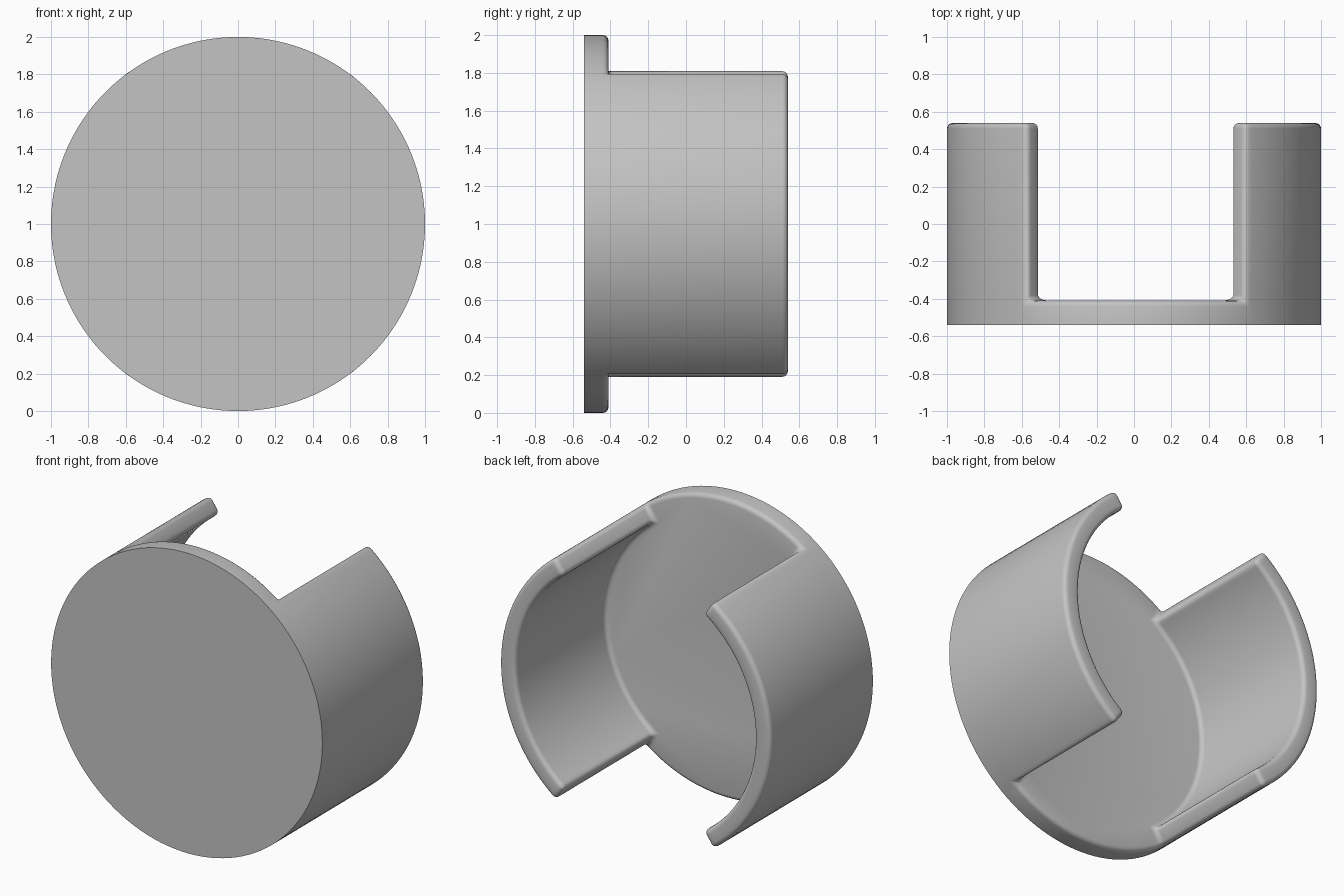
import bpy, bmesh
from math import cos, sin, radians

cube = bpy.data.objects.get("Cube")
if cube:
    bpy.data.objects.remove(cube)

OUTER, INNER = 1.0, 0.88
FRONT, FLOOR, RIM = -0.54, -0.41, 0.54
FILLET = 0.03

grey = bpy.data.materials.new("light grey")
grey.use_nodes = True
colour = (0.55, 0.55, 0.55, 1)
grey.diffuse_color = colour
grey.node_tree.nodes["Principled BSDF"].inputs["Base Color"].default_value = colour

bm = bmesh.new()


def ring(radius, y, angles):
    return [bm.verts.new((radius * cos(a), y, 1 + radius * sin(a))) for a in angles]


def spread(start, end, count):
    return [radians(start + (end - start) * i / count) for i in range(count + 1)]


def strip(a, b):
    for i in range(len(a) - 1):
        bm.faces.new((a[i], a[i + 1], b[i + 1], b[i]))


# Two curved walls, separated by an open gap at the top and bottom
right_half, left_half = 55.2, 53.8
sectors = [
    (spread(-left_half, left_half, 36), True),
    (spread(left_half, 180 - right_half, 24), False),
    (spread(180 - right_half, 180 + right_half, 36), True),
    (spread(180 + right_half, 360 - left_half, 24), False),
]
angles = [a for arc, _ in sectors for a in arc[:-1]]
front = ring(OUTER, FRONT, angles)
back = ring(OUTER, FLOOR, angles)
strip(front + front[:1], back + back[:1])
bm.faces.new(front)

floor = []
start = 0
for arc, is_wall in sectors:
    count = len(arc)
    base = [back[(start + i) % len(back)] for i in range(count)]
    if is_wall:
        inside = ring(INNER, FLOOR, arc)
        top_out, top_in = ring(OUTER, RIM, arc), ring(INNER, RIM, arc)
        strip(base, top_out)
        strip(top_out, top_in)
        strip(top_in, inside)
        for i in (0, -1):
            bm.faces.new((base[i], top_out[i], top_in[i], inside[i]))
        floor += inside
    else:
        floor += base
    start += count - 1
bm.faces.new(floor)
bmesh.ops.recalc_face_normals(bm, faces=bm.faces[:])

# Round every sharp edge except the rim of the front face
sharp = [e for e in bm.edges if e.calc_face_angle(0) > radians(40)
         and min(v.co.y for v in e.verts) > FRONT + FILLET]
bmesh.ops.bevel(bm, geom=sharp, offset=FILLET, offset_type='OFFSET', segments=4,
                profile=0.5, affect='EDGES', clamp_overlap=True)
bmesh.ops.recalc_face_normals(bm, faces=bm.faces[:])

mesh = bpy.data.meshes.new("slotted_cup")
bm.to_mesh(mesh)
bm.free()
mesh.materials.append(grey)
cup = bpy.data.objects.new("slotted_cup", mesh)
bpy.context.collection.objects.link(cup)
bpy.ops.object.select_all(action='DESELECT')
cup.select_set(True)
bpy.context.view_layer.objects.active = cup
bpy.ops.object.shade_smooth_by_angle(angle=radians(35))
